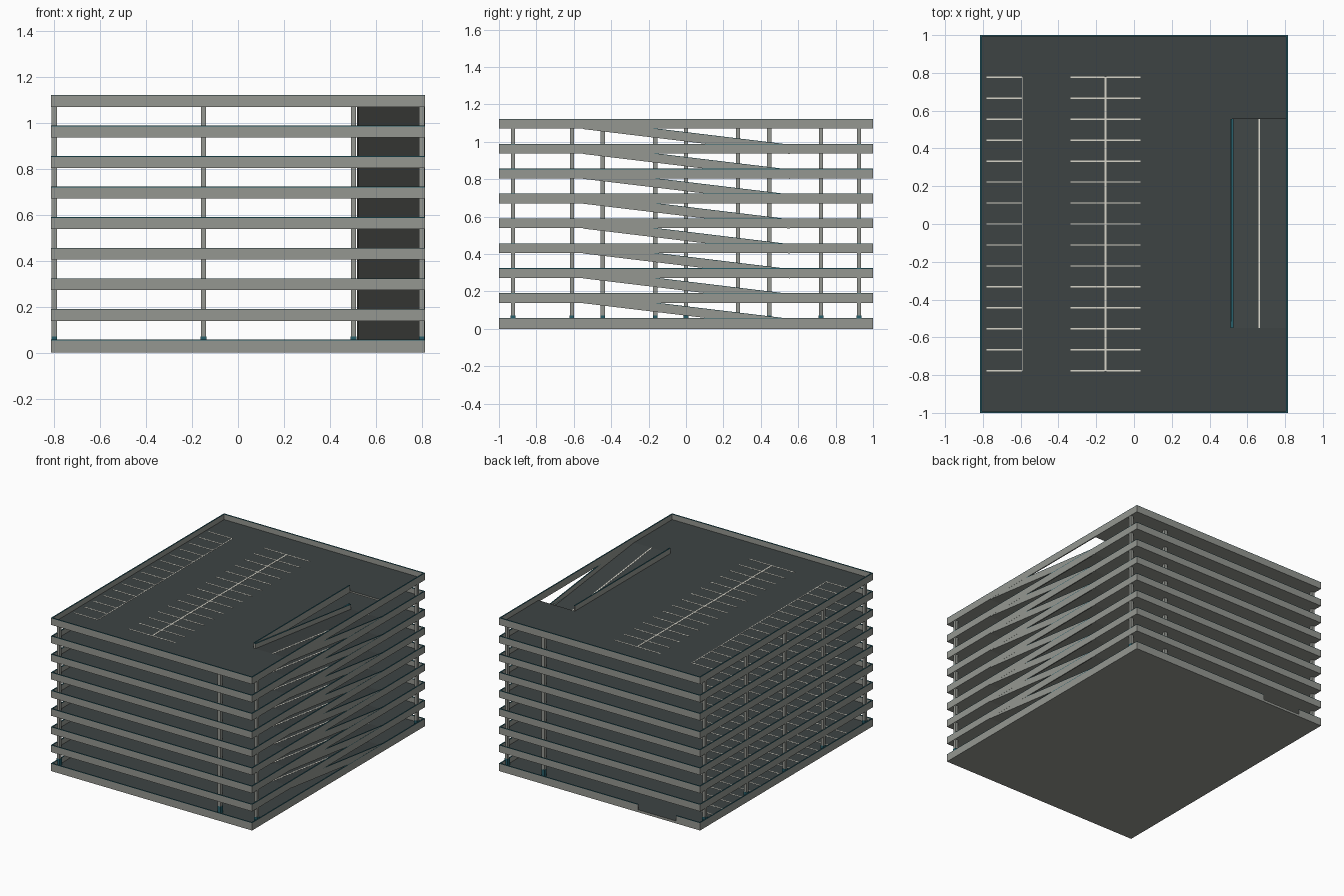
import bpy, bmesh

if "Cube" in bpy.data.objects:
    bpy.data.objects.remove(bpy.data.objects["Cube"])


def material(name, rgb):
    m = bpy.data.materials.new(name)
    m.diffuse_color = (*rgb, 1)
    m.use_nodes = True
    m.node_tree.nodes["Principled BSDF"].inputs["Base Color"].default_value = m.diffuse_color
    return m


CONCRETE = material("concrete grey", (0.30, 0.312, 0.285))
ASPHALT = material("asphalt dark grey", (0.048, 0.057, 0.057))
TEAL = material("dark teal paint", (0.02, 0.11, 0.14))
PAINT = material("off white line paint", (0.68, 0.66, 0.58))

X, Y, T = 0.814, 1.0, 0.008          # half width, half depth, parapet thickness
STEP, TOP = 0.133, 8                 # storey height, top storey index
HX, HY0, HY1 = 0.518, -0.55, 0.555   # ramp opening
CAP = 0.003                          # teal coping thickness


def level(k):
    return 0.0 if k == 0 else 1.07 - (TOP - k) * STEP


def build(name, boxes, mat, top=None):
    """Boxes (x0,x1,y0,y1,z0,z1[,drop]); drop lowers the y1 end. top colours upward faces."""
    bm = bmesh.new()
    for x0, x1, y0, y1, z0, z1, *drop in boxes:
        d = drop[0] if drop else 0
        v = {(i, j, k): bm.verts.new(((x0, x1)[i], (y0, y1)[j], (z0, z1)[k] - d * j))
             for i in (0, 1) for j in (0, 1) for k in (0, 1)}
        for q in (((0, 0, 0), (0, 1, 0), (1, 1, 0), (1, 0, 0)),
                  ((0, 0, 1), (1, 0, 1), (1, 1, 1), (0, 1, 1)),
                  ((0, 0, 0), (1, 0, 0), (1, 0, 1), (0, 0, 1)),
                  ((0, 1, 0), (0, 1, 1), (1, 1, 1), (1, 1, 0)),
                  ((0, 0, 0), (0, 0, 1), (0, 1, 1), (0, 1, 0)),
                  ((1, 0, 0), (1, 1, 0), (1, 1, 1), (1, 0, 1))):
            bm.faces.new([v[c] for c in q])
    bm.normal_update()
    me = bpy.data.meshes.new(name)
    me.materials.append(mat)
    if top:
        me.materials.append(top)
        for f in bm.faces:
            f.material_index = int(f.normal.z > 0.9)
    bm.to_mesh(me)
    bm.free()
    ob = bpy.data.objects.new(name, me)
    bpy.context.collection.objects.link(ob)
    return ob


def coped(name, walls):
    """Concrete walls with a thin teal coping on top."""
    build(name, [(*w[:5], w[5] - CAP, *w[6:]) for w in walls], CONCRETE)
    build(name + "_coping", [(*w[:4], w[5] - CAP, *w[5:]) for w in walls], TEAL)


# Columns: edge rows, stall row and ramp row
cols = [(x, y) for x in (-0.8, 0.503, 0.8) for y in (-0.925, 0.925)]
cols += [(-0.8, y) for y in (-0.445, 0, 0.445)]
cols += [(-0.15, y) for y in (-0.61, -0.165, 0.278, 0.722)]
R = 0.0115
build("columns", [(x - R, x + R, y - R, y + R, 0.01, 1.075) for x, y in cols], CONCRETE)

# Painted column bases on the ground storey
r = R + 0.001
build("column_bases", [(x - r, x + r, y - r, y + r, 0.015, 0.07) for x, y in cols], TEAL)

for k in range(TOP + 1):
    z = level(k)
    thick, high = (0.018, 0.057) if k == 0 else (0.012, 0.052)
    f, p = z + thick, z + high
    xi, yi = X - T, Y - T

    # Floor slab (asphalt on concrete), with the ramp opening on upper storeys
    if k == 0:
        slab = [(-xi, xi, -yi, yi, z, f)]
    else:
        slab = [(-xi, HX, -yi, yi, z, f),
                (HX, xi, -yi, HY0, z, f), (HX, xi, HY1, yi, z, f)]
    build(f"floor_{k}", slab, CONCRETE, ASPHALT)

    # Parapets; the ground storey has a back entrance
    walls = [(-X, X, -Y, -yi, z, p), (-X, -xi, -yi, yi, z, p), (xi, X, -yi, yi, z, p)]
    if k == 0:
        walls += [(-X, -0.62, yi, Y, z, p), (-0.31, X, yi, Y, z, p)]
        build("entrance_sill", [(-0.62, -0.31, yi, Y, z, f)], CONCRETE, ASPHALT)
    else:
        walls += [(-X, X, yi, Y, z, p), (HX - T, HX, HY0, HY1, z, p)]
    coped(f"parapet_{k}", walls)

    # Parking stall lines
    h = f + 0.001
    lines = [(-0.594, -0.589, -0.778, 0.778, f - 0.002, h),
             (-0.155, -0.145, -0.778, 0.778, f - 0.002, h)]
    for i in range(15):
        y = (i - 7) * 0.111
        for x0, x1 in ((-0.78, -0.594), (-0.335, -0.155), (-0.145, 0.035)):
            lines.append((x0, x1, y - 0.0035, y + 0.0035, f - 0.002, h))
    build(f"stall_lines_{k}", lines, PAINT)

    # Sloping ramp down to the storey below, with side walls and centre line
    if k > 0:
        d = z - level(k - 1) - (0.006 if k == 1 else 0)
        build(f"ramp_{k}", [(HX, xi, HY0, HY1, z, f, d)], CONCRETE, ASPHALT)
        coped(f"ramp_walls_{k}",
              [(HX + 0.0005, HX + T, HY0, HY1, z - 0.002, p - 0.004, d),
               (xi + 0.0005, X - 0.0005, HY0, HY1, z - 0.002, p - 0.004, d)])
        build(f"ramp_line_{k}", [(0.659, 0.668, HY0, HY1, f - 0.002, h, d)], PAINT)
